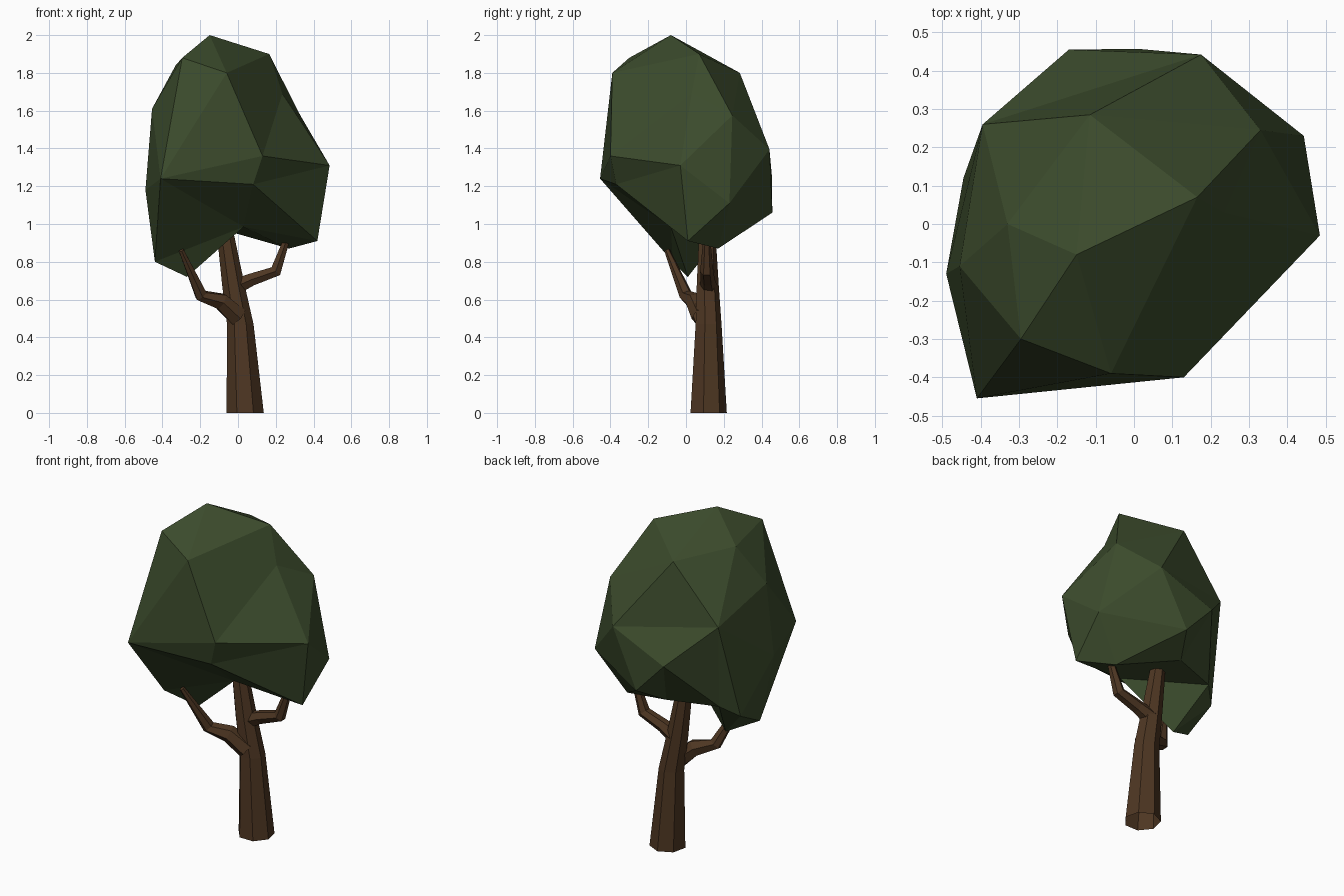
import bpy, bmesh, math
from mathutils import Vector

if "Cube" in bpy.data.objects:
    bpy.data.objects.remove(bpy.data.objects["Cube"])


def material(name, rgb):
    m = bpy.data.materials.new(name)
    m.diffuse_color = (*rgb, 1)
    m.use_nodes = True
    m.node_tree.nodes["Principled BSDF"].inputs["Base Color"].default_value = m.diffuse_color
    return m


leaf = material("leaf green", (0.044, 0.070, 0.025))
bark = material("bark brown", (0.075, 0.037, 0.016))


def finish(name, bm, mat):
    bmesh.ops.recalc_face_normals(bm, faces=bm.faces)
    me = bpy.data.meshes.new(name)
    bm.to_mesh(me)
    bm.free()
    me.materials.append(mat)
    ob = bpy.data.objects.new(name, me)
    bpy.context.collection.objects.link(ob)
    return ob


def limb(name, path, sides, flat=False):
    """Tapered faceted tube, open at the foot, through (x, y, z, radius) points."""
    bm = bmesh.new()
    pts = [Vector(p[:3]) for p in path]
    rings = []
    for i, p in enumerate(path):
        t = (pts[min(i + 1, len(pts) - 1)] - pts[max(i - 1, 0)]).normalized()
        if flat:
            t = Vector((0, 0, 1))
        u = Vector((0, 1, 0))
        u = (u - t * u.dot(t)).normalized()
        w = t.cross(u)
        rings.append([bm.verts.new(pts[i] + p[3] * (u * math.cos(a) + w * math.sin(a)))
                      for a in (2 * math.pi * k / sides for k in range(sides))])
    for a, b in zip(rings, rings[1:]):
        for k in range(sides):
            n = (k + 1) % sides
            bm.faces.new((a[k], a[n], b[n], b[k]))
    bm.faces.new(rings[-1])
    return finish(name, bm, bark)


# Trunk and two bent branches
limb("trunk", [(0.038, 0.115, 0, 0.101), (0.012, 0.116, 0.47, 0.072),
               (-0.025, 0.112, 0.68, 0.061), (-0.075, 0.11, 1.0, 0.043)], 7, True)
limb("left_branch", [(0.0, 0.085, 0.51, 0.058), (-0.09, 0.045, 0.59, 0.049),
                     (-0.195, 0.0, 0.622, 0.036), (-0.30, -0.10, 0.86, 0.015)], 6)
limb("right_branch", [(-0.02, 0.12, 0.665, 0.05), (0.07, 0.115, 0.705, 0.038),
                      (0.2, 0.11, 0.75, 0.035), (0.255, 0.11, 0.91, 0.02)], 6)

# Crown corners, from the top down
corners = [
    (-.15, -.08, 2.0), (.165, .07, 1.90), (-.295, -.30, 1.88), (-.33, 0, 1.84),
    (-.06, -.39, 1.80), (-.115, .285, 1.80), (.235, .03, 1.69), (-.455, -.11, 1.61),
    (.33, .245, 1.575), (-.395, .26, 1.47), (.175, .442, 1.395), (.13, -.40, 1.36),
    (.485, -.03, 1.31), (-.17, .455, 1.25), (-.41, -.455, 1.24), (.08, -.37, 1.21),
    (-.49, -.13, 1.18), (.443, .23, 1.11), (.01, .457, 1.06), (.03, -.08, .985),
    (-.08, .30, .97), (-.36, .20, .965), (.42, .01, .91), (-.445, .12, .90),
    (.27, .17, .87), (-.44, -.07, .80), (-.27, .01, .72)]

# Skin the corners on a unit ball, then move each back out so dents survive
centre = Vector((0, 0, 1.38))
bm = bmesh.new()
verts = [bm.verts.new((Vector(c) - centre).normalized()) for c in corners]
bmesh.ops.convex_hull(bm, input=verts)
bmesh.ops.triangulate(bm, faces=list(bm.faces))
for v, c in zip(verts, corners):
    v.co = c

# Turn the diagonals that crease the other way (upper back, hollow underneath)
for a, b in ((5, 13), (20, 26)):
    edge = bm.edges.get((verts[a], verts[b]))
    if edge:
        bmesh.utils.edge_rotate(edge, True)
finish("crown", bm, leaf)
